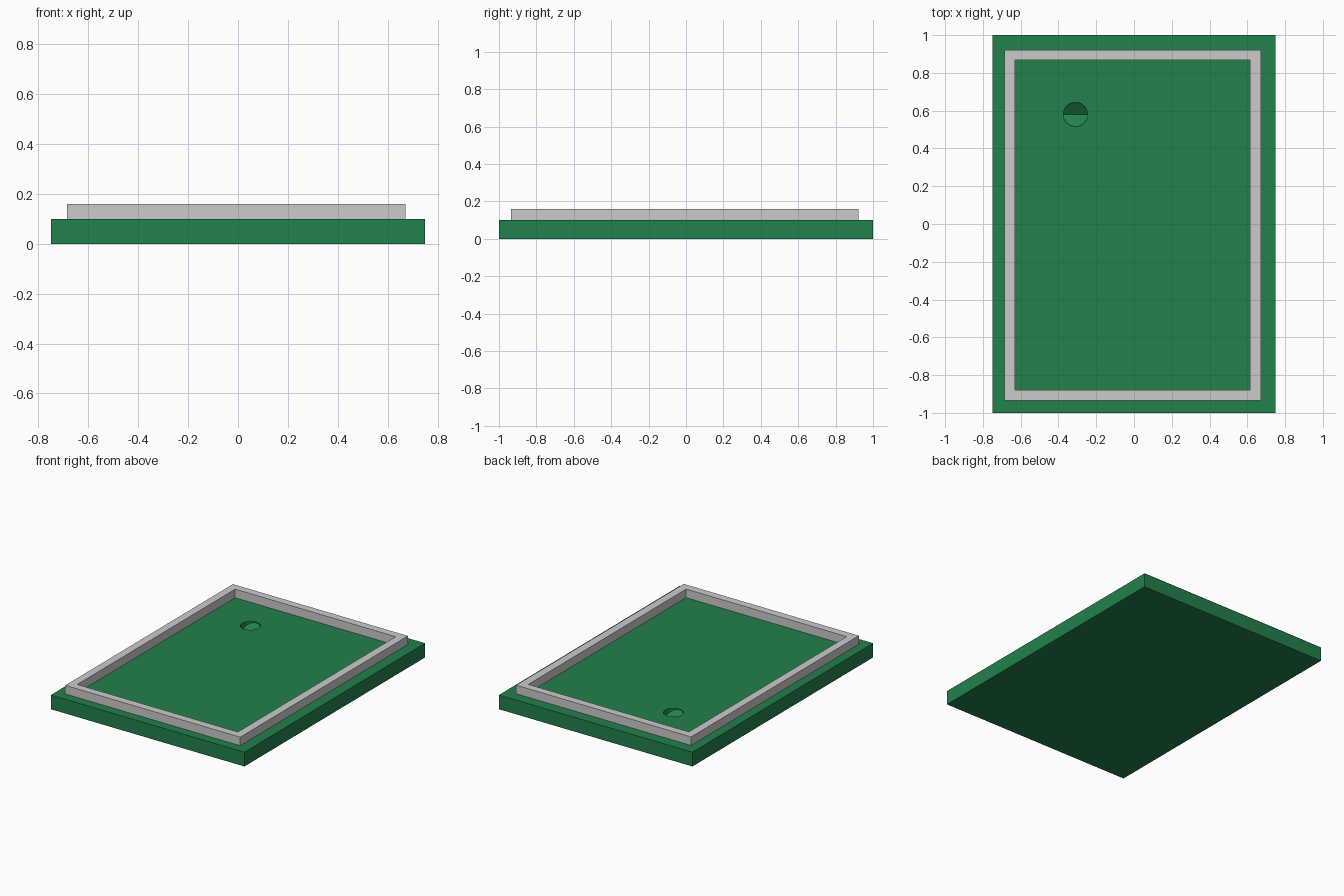
import bpy, bmesh
from math import cos, sin, pi

if "Cube" in bpy.data.objects:
    bpy.data.objects.remove(bpy.data.objects["Cube"])


def mesh_object(name, bm):
    bmesh.ops.recalc_face_normals(bm, faces=bm.faces)
    mesh = bpy.data.meshes.new(name)
    bm.to_mesh(mesh)
    bm.free()
    obj = bpy.data.objects.new(name, mesh)
    bpy.context.collection.objects.link(obj)
    return obj


def rect(bm, x0, x1, y0, y1, z):
    return [bm.verts.new(p) for p in ((x0, y0, z), (x1, y0, z), (x1, y1, z), (x0, y1, z))]


def bridge(bm, a, b):
    n = len(a)
    for i in range(n):
        j = (i + 1) % n
        bm.faces.new((a[i], a[j], b[j], b[i]))


# Green base slab
bm = bmesh.new()
low = rect(bm, -0.75, 0.75, -1, 1, 0)
high = rect(bm, -0.75, 0.75, -1, 1, 0.1)
bm.faces.new(low)
bm.faces.new(high)
bridge(bm, low, high)
slab = mesh_object("base_slab", bm)
green = bpy.data.materials.new("green")
green.diffuse_color = (0.016, 0.22, 0.07, 1)
green.use_nodes = True
green.node_tree.nodes["Principled BSDF"].inputs["Base Color"].default_value = green.diffuse_color
slab.data.materials.append(green)

# Round recess with a creased, two-sided floor
bm = bmesh.new()
n, r, cx, cy = 32, 0.064, -0.31, 0.58
top, floor = [], []
for i in range(n):
    x, y = r * cos(2 * pi * i / n), r * sin(2 * pi * i / n)
    top.append(bm.verts.new((cx + x, cy + y, 0.15)))
    floor.append(bm.verts.new((cx + x, cy + y, 0.05 + 0.045 * abs(y) / r)))
bm.faces.new(top)
bm.faces.new(floor[:n // 2 + 1])
bm.faces.new(floor[n // 2:] + floor[:1])
bridge(bm, top, floor)
cutter = mesh_object("recess_cutter", bm)
cutter.data.materials.append(green)
cutter.hide_render = True
cutter.hide_viewport = True
cut = slab.modifiers.new("recess", 'BOOLEAN')
cut.operation = 'DIFFERENCE'
cut.solver = 'EXACT'
cut.object = cutter

# Raised grey frame
bm = bmesh.new()
outer, inner = (-0.685, 0.672, -0.935, 0.922), (-0.63, 0.615, -0.88, 0.868)
loops = [rect(bm, *outer, 0.1), rect(bm, *outer, 0.16),
         rect(bm, *inner, 0.16), rect(bm, *inner, 0.1)]
for i in range(4):
    bridge(bm, loops[i], loops[(i + 1) % 4])
mesh_object("raised_frame", bm)
